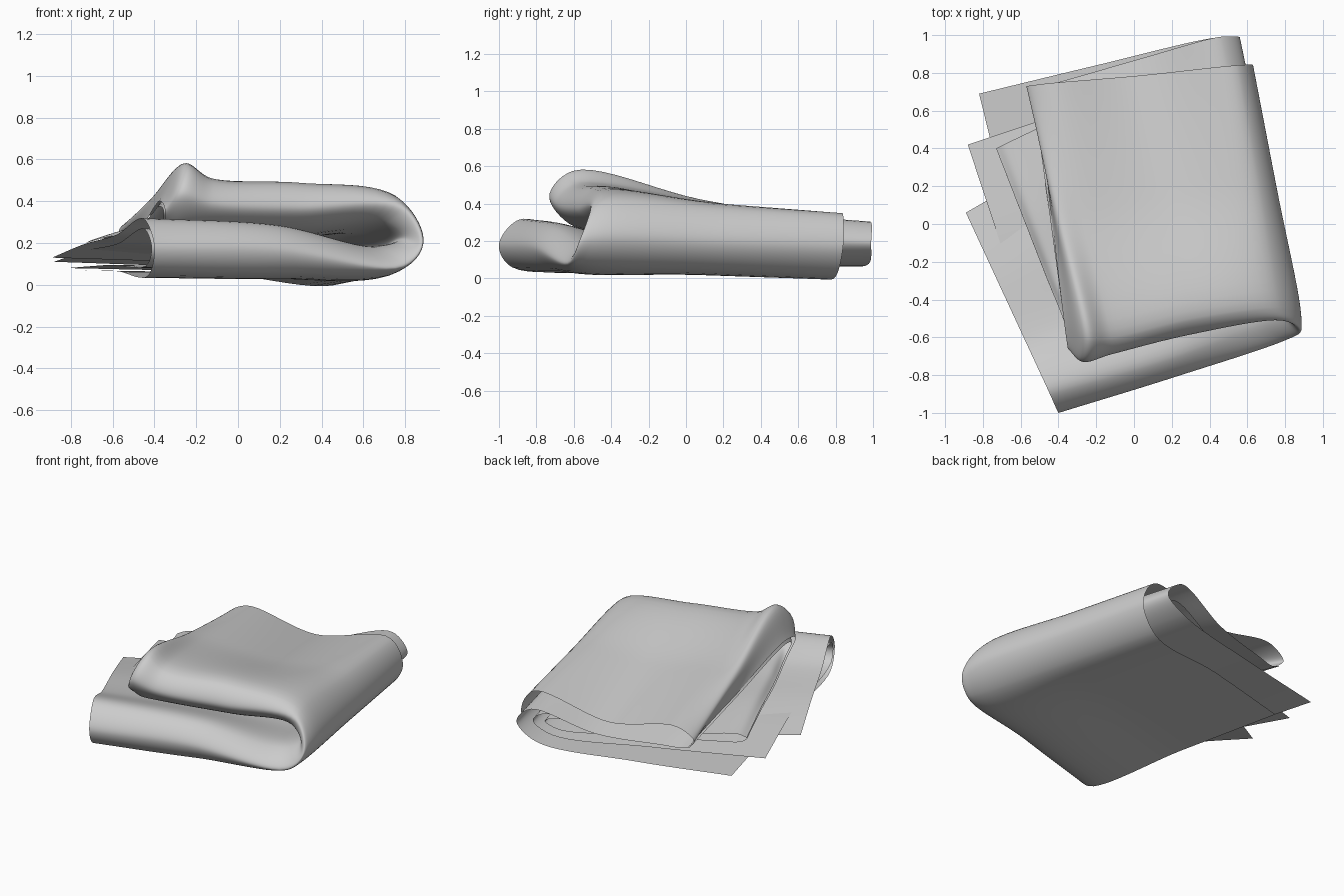
import bpy, bmesh
from mathutils import Vector

if "Cube" in bpy.data.objects:
    bpy.data.objects.remove(bpy.data.objects["Cube"])


def smooth_curve(pts, n):
    """Centripetal Catmull-Rom curve through pts, n samples per span."""
    p = [2 * pts[0] - pts[1]] + list(pts) + [2 * pts[-1] - pts[-2]]
    out = []
    for i in range(1, len(p) - 2):
        q = p[i - 1:i + 3]
        t = [0.0]
        for a, b in zip(q, q[1:]):
            t.append(t[-1] + max((b - a).length, 1e-4) ** 0.5)

        def mix(a, b, ta, tb, s):
            return a * ((tb - s) / (tb - ta)) + b * ((s - ta) / (tb - ta))
        for k in range(n):
            s = t[1] + (t[2] - t[1]) * k / n
            a = [mix(q[j], q[j + 1], t[j], t[j + 1], s) for j in range(3)]
            b = [mix(a[j], a[j + 1], t[j], t[j + 2], s) for j in range(2)]
            out.append(mix(b[0], b[1], t[1], t[2], s))
    return out + [p[-2]]


def vecs(*rows):
    return [Vector(r) for r in rows]


def between(a, b, f, lift=0.0):
    return [p.lerp(q, f) + Vector((0, 0, lift)) for p, q in zip(a, b)]


def sheet(name, rows, n=10):
    """Smooth cloth surface lofted through a few rows of points."""
    across = [smooth_curve(r, n) for r in rows]
    grid = [smooth_curve(c, n) for c in zip(*across)]
    bm = bmesh.new()
    v = [[bm.verts.new(p) for p in line] for line in grid]
    for a, b in zip(v, v[1:]):
        for i in range(len(a) - 1):
            bm.faces.new((a[i], a[i + 1], b[i + 1], b[i]))
    for f in bm.faces:
        f.smooth = True
    bmesh.ops.recalc_face_normals(bm, faces=bm.faces)
    me = bpy.data.meshes.new(name)
    bm.to_mesh(me)
    bm.free()
    ob = bpy.data.objects.new(name, me)
    bpy.context.collection.objects.link(ob)
    return ob


# Each row runs from the lower left edge, round the right fold, to the upper left curl
outer_back = vecs((-.74, .45, .07), (-.1, .63, .055), (.50, .80, .01), (.63, .84, .17),
                  (.54, .84, .34), (.02, .785, .25), (-.45, .745, .33), (-.57, .73, .26),
                  (-.52, .735, .20))
outer_front = vecs((-.42, -.93, .06), (.2, -.74, .055), (.78, -.55, .07), (.885, -.48, .22),
                   (.76, -.44, .42), (.3, -.50, .48), (-.12, -.60, .50), (-.25, -.60, .575),
                   (-.37, -.52, .40))
front_nose = vecs((-.40, -1.0, .18), (.2, -.815, .17), (.79, -.62, .09), (.88, -.57, .20),
                  (.78, -.51, .37), (.3, -.585, .37), (-.12, -.69, .39), (-.27, -.73, .44),
                  (-.35, -.66, .36))
inner_front = vecs((-.45, -.89, .315), (.2, -.70, .28), (.66, -.52, .18), (.79, -.46, .22),
                   (.70, -.44, .30), (.3, -.48, .275), (-.12, -.58, .28), (-.28, -.62, .29),
                   (-.36, -.55, .27))
inner_back = vecs((-.89, .06, .13), (-.2, .46, .11), (.36, .80, .11), (.47, .82, .15),
                  (.38, .82, .19), (-.05, .70, .15), (-.5, .505, .16), (-.70, .415, .17),
                  (-.73, .40, .19))
second_back = vecs((-.82, .69, .08), (-.2, .84, .07), (.42, .985, .09), (.56, .99, .19),
                   (.45, .99, .30), (.05, .88, .20), (-.35, .765, .19), (-.48, .73, .19),
                   (-.54, .73, .21))
third_back = vecs((-.88, .42, .11), (-.2, .65, .09), (.38, .87, .10), (.51, .89, .17),
                  (.42, .89, .24), (0, .74, .18), (-.45, .535, .205), (-.68, .425, .22),
                  (-.73, .40, .20))

# Outer pair of layers, joined by the rolled front fold
sheet("outer_blanket_layers", [
    outer_back, between(outer_back, outer_front, .5), outer_front, front_nose,
    inner_front, between(inner_front, inner_back, .3, -.02),
    between(inner_front, inner_back, .65), inner_back])

# Inner pair of layers, nested inside the outer fold
second_front = between(outer_front, inner_front, .2)
third_front = between(outer_front, inner_front, .8)
nested_nose = between(between(outer_front, inner_front, .5), front_nose, .6)
sheet("inner_blanket_layers", [
    second_back, between(second_back, second_front, .5), second_front, nested_nose,
    third_front, between(third_front, third_back, .3, -.02),
    between(third_front, third_back, .65), third_back])
